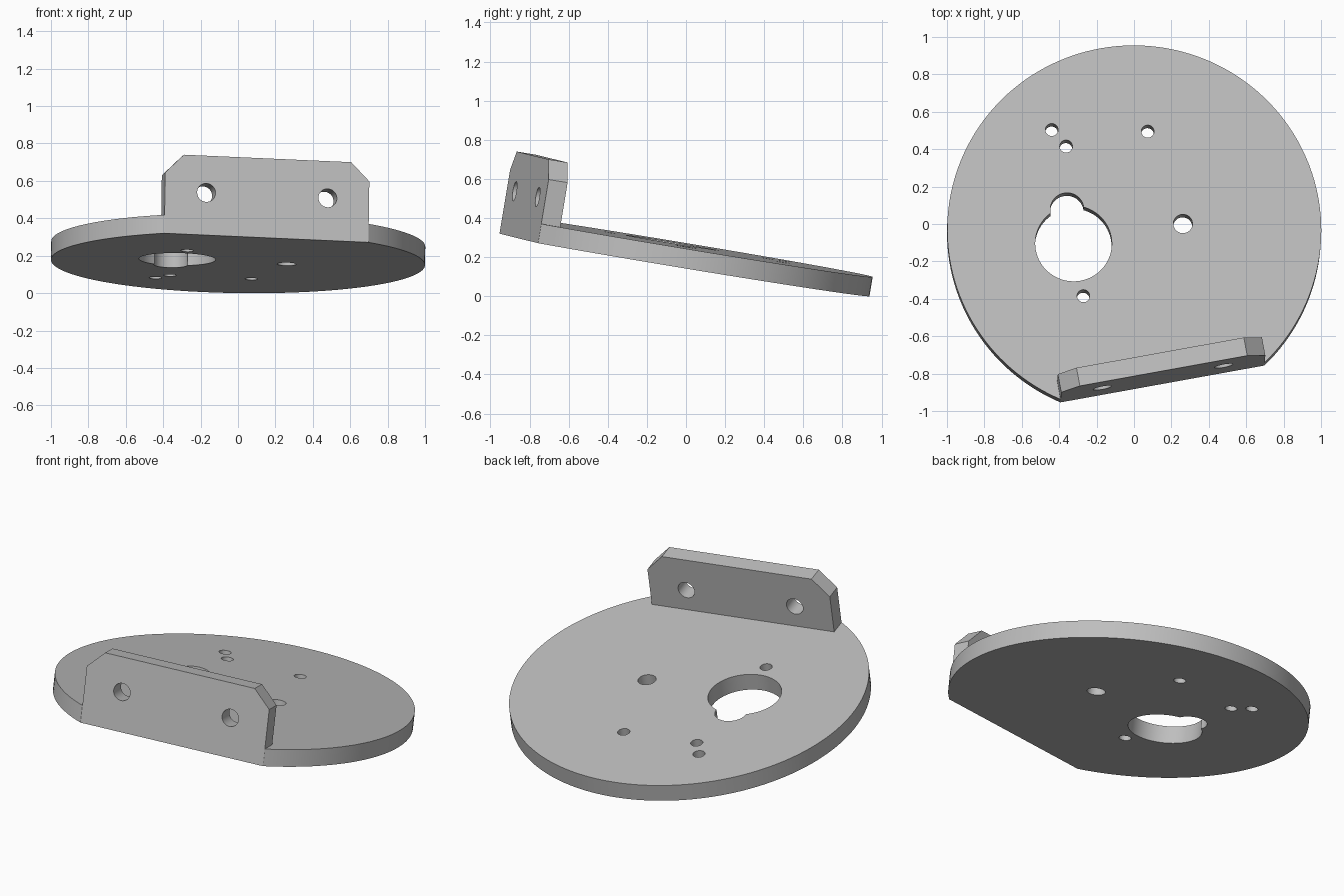
import bpy, bmesh
from math import sin, cos, asin, pi, sqrt
from mathutils import Vector, Matrix

cube = bpy.data.objects.get("Cube")
if cube:
    bpy.data.objects.remove(cube, do_unlink=True)

# One plain grey material
grey = bpy.data.materials.new("plain_grey")
grey.use_nodes = True
colour = (0.52, 0.52, 0.52, 1)
grey.diffuse_color = colour
grey.node_tree.nodes["Principled BSDF"].inputs["Base Color"].default_value = colour

RADIUS, THICK, HEIGHT, CHAMFER = 1.0, 0.1, 0.43, 0.1
HALF = 0.555                                  # half length of the flat edge
FLAT = -sqrt(RADIUS ** 2 - HALF ** 2)         # where the flat edge lies

# Tilted frame: x runs along the flat edge, z is the plate normal
normal = Vector((0.0146, 0.166, 1)).normalized()
across = Vector((1.09, 0.205, 0))
across = (across - normal * across.dot(normal)).normalized()
back = normal.cross(across)
frame = Matrix((across, back, normal)).transposed().to_4x4()
frame.translation = (0, -0.048, 0.164)


def prism(name, points, direction):
    """Extrude a closed outline along a direction."""
    bm = bmesh.new()
    face = bm.faces.new([bm.verts.new(p) for p in points])
    new = bmesh.ops.extrude_face_region(bm, geom=[face])["geom"]
    bmesh.ops.translate(bm, vec=direction,
                        verts=[v for v in new if isinstance(v, bmesh.types.BMVert)])
    bmesh.ops.recalc_face_normals(bm, faces=bm.faces)
    mesh = bpy.data.meshes.new(name)
    bm.to_mesh(mesh)
    bm.free()
    mesh.materials.append(grey)
    obj = bpy.data.objects.new(name, mesh)
    bpy.context.collection.objects.link(obj)
    return obj


def activate(obj):
    bpy.ops.object.select_all(action="DESELECT")
    obj.select_set(True)
    bpy.context.view_layer.objects.active = obj


def drill(obj, centre, radius, axis):
    """Cut a round hole through a part along Y or Z."""
    ring = [(radius * cos(2 * pi * i / 64), radius * sin(2 * pi * i / 64)) for i in range(64)]
    u, v = centre
    if axis == "Z":
        cutter = prism("cutter", [(u + a, v + b, -THICK) for a, b in ring], (0, 0, 3 * THICK))
    else:
        cutter = prism("cutter", [(u + a, FLAT - THICK, v + b) for a, b in ring], (0, 3 * THICK, 0))
    cutter.hide_render = True
    activate(obj)
    mod = obj.modifiers.new("hole", "BOOLEAN")
    mod.operation, mod.solver, mod.object = "DIFFERENCE", "EXACT", cutter
    bpy.ops.object.modifier_apply(modifier=mod.name)
    bpy.data.objects.remove(cutter, do_unlink=True)


def finish(obj):
    obj.data.transform(frame)
    activate(obj)
    bpy.ops.object.shade_smooth_by_angle(angle=pi / 6)


# Round plate with one flat edge
STEPS = 128
start = -pi / 2 + asin(HALF / RADIUS)
sweep = 2 * pi - 2 * asin(HALF / RADIUS)
arc = [start + sweep * i / STEPS for i in range(STEPS + 1)]
plate = prism("round_plate", [(RADIUS * cos(a), RADIUS * sin(a), 0) for a in arc], (0, 0, THICK))

# Keyhole opening, pivot hole and small screw holes
drill(plate, (-0.333, -0.014), 0.205, "Z")
drill(plate, (-0.333, 0.174), 0.09, "Z")
drill(plate, (0.262, -0.014), 0.051, "Z")
for spot in [(-0.335, 0.613), (-0.276, 0.511), (0.168, 0.512), (-0.333, -0.303)]:
    drill(plate, spot, 0.034, "Z")
finish(plate)

# Upright mounting flange with chamfered top corners
right_side = [(HALF, THICK), (HALF, HEIGHT - CHAMFER), (HALF - CHAMFER, HEIGHT)]
outline = right_side + [(-x, z) for x, z in reversed(right_side)]
flange = prism("mounting_flange", [(x, FLAT, z) for x, z in outline], (0, THICK, 0))
for side in (-1, 1):
    drill(flange, (side * 0.33, 0.23), 0.05, "Y")
finish(flange)
